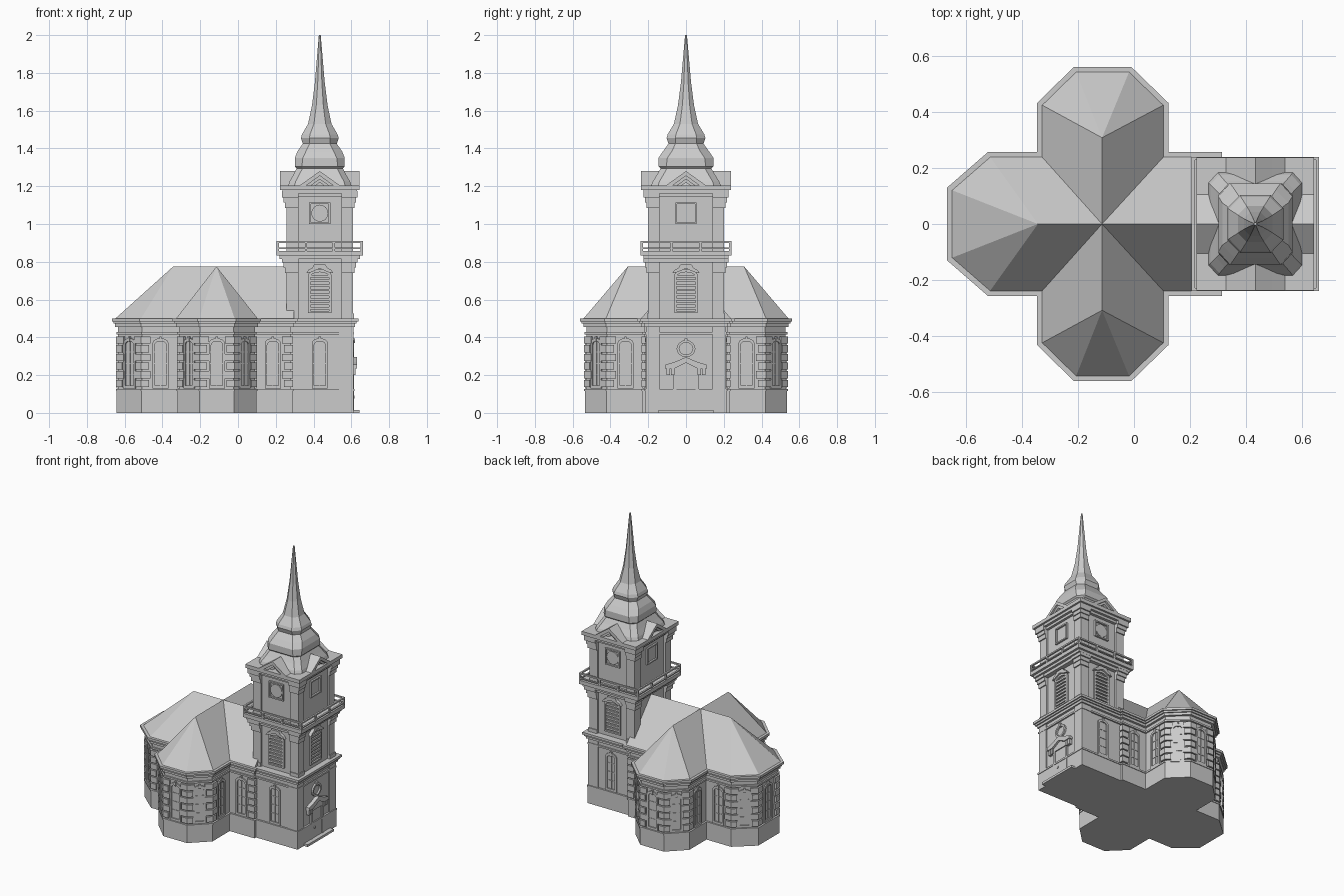
import bpy, bmesh, math
from mathutils import Vector

if "Cube" in bpy.data.objects:
    bpy.data.objects.remove(bpy.data.objects["Cube"])

parts = {}
TX = 0.433                                   # tower axis


def part(name):
    return parts.setdefault(name, bmesh.new())


def loft(name, rings, caps=True):
    """Skin a list of equal-length 3D rings."""
    bm = part(name)
    vs = [[bm.verts.new(p) for p in r] for r in rings]
    n = len(vs[0])
    for a, b in zip(vs, vs[1:]):
        for i in range(n):
            bm.faces.new((a[i], a[(i + 1) % n], b[(i + 1) % n], b[i]))
    if caps:
        bm.faces.new(vs[0][::-1])
        bm.faces.new(vs[-1])


def prism(name, pts, z0, z1):
    loft(name, [[(x, y, z) for x, y in pts] for z in (z0, z1)])


def box(name, x0, x1, y0, y1, z0, z1):
    prism(name, [(x0, y0), (x1, y0), (x1, y1), (x0, y1)], z0, z1)


def slab(name, hx, hy, z0, z1):
    box(name, TX - hx, TX + hx, -hy, hy, z0, z1)


def on_wall(pts, o, n, w):
    """Map (sideways, height) points onto a wall at o facing n, pushed out by w."""
    return [(o[0] - n[1] * u + n[0] * w, o[1] + n[0] * u + n[1] * w, z) for u, z in pts]


def plate(name, pts, o, n, w0, w1):
    loft(name, [on_wall(pts, o, n, w0), on_wall(pts, o, n, w1)])


def frame(name, outer, inner, o, n, w):
    loft(name, [on_wall(outer, o, n, -.005), on_wall(outer, o, n, w),
                on_wall(inner, o, n, w), on_wall(inner, o, n, -.005)], False)


def rect(hw, z0, z1, u=0):
    return [(u - hw, z0), (u + hw, z0), (u + hw, z1), (u - hw, z1)]


def arch(hw, z0, z1, rise):
    return [(-hw, z0), (hw, z0)] + [(hw * math.cos(a), z1 - rise + rise * math.sin(a))
                                    for a in [math.pi * i / 8 for i in range(9)]]


def circle(r, z, k=1):
    return [(r * math.cos(math.tau * i / 16), z + k * r * math.sin(math.tau * i / 16)) for i in range(16)]


def inset(pts, d):
    """Mitred inward offset of a counter-clockwise outline."""
    out = []
    for i, p in enumerate(pts):
        p = Vector(p)
        d1 = (p - Vector(pts[i - 1])).normalized()
        d2 = (Vector(pts[(i + 1) % len(pts)]) - p).normalized()
        n1, n2 = Vector((-d1.y, d1.x)), Vector((-d2.y, d2.x))
        out.append(p + (n1 + n2) * d / (1 + n1.dot(n2)))
    return out


# eaves outline: cross with canted arms, plus tower base
half = [(-.668, -.129), (-.521, -.257), (-.346, -.257), (-.346, -.432), (-.214, -.561), (-.010, -.561),
        (.123, -.432), (.123, -.257), (.314, -.257), (.314, -.24), (.637, -.24)]
eave = half + [(x, -y) for x, y in reversed(half)]
N = len(eave)

# walls, plinth, string course and cornice
wall = inset(eave, .034)
prism("walls", wall, 0, .49)
prism("plinth", inset(eave, .025), 0, .115)
prism("plinth", inset(eave, .021), .115, .127)
prism("string_course", inset(eave, .024), .415, .427)
prism("cornice", inset(eave, .018), .455, .472)
prism("cornice", inset(eave, .009), .472, .484)
prism("cornice", eave, .484, .5)

# rusticated corner blocks on the convex corners of the church
blk = inset(eave, .022)
for i in range(N):
    if min(i, N - 1 - i) in (2, 7, 9, 10):
        continue
    p, a, b = wall[i], wall[i - 1], wall[(i + 1) % N]
    d1, d2 = (a - p).normalized(), (b - p).normalized()
    n1, n2 = Vector((-d1.y, d1.x)), Vector((d2.y, -d2.x))
    for k in range(6):
        L = .046 if k % 2 else .036
        l1, l2 = min(L, (a - p).length), min(L, (b - p).length)
        q = p - (n1 + n2) * .01
        prism("quoins", [p + d1 * l1, p + d1 * l1 + n1 * .012, blk[i],
                         p + d2 * l2 + n2 * .012, p + d2 * l2, q], .137 + k * .046, .175 + k * .046)

# arched windows in the middle of every long wall
for i in range(N):
    a, b = wall[i], wall[(i + 1) % N]
    d = b - a
    if d.length < .12 or i == 10:
        continue
    n = d.normalized()
    n = (n.y, -n.x)
    o = (a + b) / 2
    w = .042 if i in (9, 11) else min(.042, d.length * .25)
    if i in (9, 11):
        o.x = TX
    frame("window_frames", arch(w, .13, .395, w * .6), arch(w - .012, .145, .38, w * .5), o, n, .008)
    plate("window_frames", rect(.006, .375, .405), o, n, 0, .012)
    plate("window_bars", rect(.002, .145, .375), o, n, -.002, .003)
    for z in (.2, .26, .32):
        plate("window_bars", rect(w - .01, z, z + .004), o, n, -.002, .003)

# hipped cross roof
R = inset(eave, .017)
bm = part("roof")
C, S, W, E = (-.114, 0, .775), (-.114, -.308, .775), (-.343, 0, .775), (.29, 0, .775)
r = [(p.x, p.y, .498) for p in R]
faces = [(C, r[2], r[3], S), (S, r[3], r[4]), (S, r[4], r[5]), (S, r[5], r[6]), (S, r[6], r[7], C),
         (C, W, r[1], r[2]), (W, r[0], r[1]), (C, r[7], r[8], E), (W, (r[0][0], 0, .498), r[0]),
         (E, r[8], (r[8][0], 0, .498))]
for s in (1, -1):
    for f in faces:
        bm.faces.new([bm.verts.new((x, y * s, z)) for x, y, z in f])
bmesh.ops.remove_doubles(bm, verts=bm.verts, dist=.0005)

# tower stages with corner pilasters and flared capitals
slab("tower_body", .163, .188, .45, .83)
slab("tower_body", .163, .188, .83, 1.2)
for sx in (-1, 1):
    for sy in (-1, 1):
        def corner(name, e, z0, z1, L=.062):
            xs = sorted((TX + sx * (.176 + e), TX + sx * (.176 - L)))
            ys = sorted((sy * (.201 + e), sy * (.201 - L)))
            box(name, *xs, *ys, z0, z1)
        corner("pilasters", 0, .45, .82)
        corner("pilasters", 0, .84, 1.19)
        for z in (.77, 1.115):
            corner("capitals", .008, z - .03, z)
            corner("capitals", .015, z, z + .025)
            corner("capitals", .024, z + .025, z + .06)
        corner("pilaster_bases", .006, .5, .525)
    # plain pilasters at the foot of the tower
    ys = sorted((sx * .212, sx * .14))
    box("pilasters", .535, .611, *ys, 0, .46)

# balcony slab and railing
slab("balcony", .195, .212, .795, .815)
slab("balcony", .212, .226, .815, .832)
slab("balcony", .228, .24, .832, .858)
hx, hy, t = .222, .234, .006
for s in (-1, 1):
    for z0, z1 in ((.868, .875), (.9, .91)):
        box("railing", TX - hx - t, TX + hx + t, s * hy - t, s * hy + t, z0, z1)
        box("railing", TX + s * hx - t, TX + s * hx + t, -hy, hy, z0, z1)
    for k in (-1, -.33, .33, 1):
        box("railing", TX + k * hx - t, TX + k * hx + t, s * hy - t, s * hy + t, .855, .905)
        box("railing", TX + s * hx - t, TX + s * hx + t, k * hy - t, k * hy + t, .855, .905)

# louvred openings and clock panels
for n in ((0, -1), (0, 1), (1, 0), (-1, 0)):
    o = (TX + n[0] * .163, n[1] * .188)
    if n[0] >= 0:
        frame("louvre_frames", arch(.062, .53, .76, .03), arch(.05, .54, .745, .025), o, n, .012)
        for k in range(8):
            plate("louvres", rect(.051, .548 + k * .024, .561 + k * .024), o, n, 0, .01)
        plate("louvre_hoods", [(-.072, .74), (-.045, .745), (0, .765), (.045, .745), (.072, .74),
                               (.06, .757), (.04, .768), (.03, .785), (-.03, .785), (-.04, .768), (-.06, .757)],
              o, n, 0, .022)
    frame("clock_frames", rect(.056, 1.0, 1.115), rect(.047, 1.009, 1.106), o, n, .012)
    if n[1]:
        plate("clock_faces", circle(.045, 1.057), o, n, 0, .008)


# crossing gabled cornices
def gable(w, dz):
    return [(w, 1.205 - dz), (.105, 1.205 - dz), (.06, 1.237 - dz), (0, 1.28 - dz),
            (-.06, 1.237 - dz), (-.105, 1.205 - dz), (-w, 1.205 - dz)]


for ex, top, low in ((0, 0, .025), (-.013, .02, .043), (-.03, .04, .06)):
    gx, gy = .21 + ex, .238 + ex
    for n, w, d in (((0, -1), gx, gy), ((1, 0), gy, gx)):
        plate("gabled_cornice", [(-w, 1.205 - low)] + gable(w, low)[::-1][1:] + gable(w, top), (TX, 0), n, -d, d)
for n, w, d in (((0, -1), .163, .188), ((1, 0), .188, .163)):
    plate("tower_body", [(-w, 1.12), (w, 1.12)] + gable(w, .02), (TX, 0), n, -d, d)

# onion-like dome and needle spire: (z, half width, corner ratio)
prof = [(1.19, .172, .8), (1.225, .16, .8), (1.26, .14, .78), (1.295, .122, .75), (1.305, .132, .72),
        (1.35, .132, .68), (1.385, .118, .62), (1.425, .09, .6), (1.455, .1, .55), (1.475, .094, .55),
        (1.53, .062, .5), (1.63, .041, .45), (1.75, .026, .42), (2.0, .005, .42)]
rings = []
for z, h, c in prof:
    k = 1.1 if z < 1.36 else 1.03
    q = [(h, -c * h), (h, c * h), (c * h, h), (-c * h, h), (-h, c * h), (-h, -c * h), (-c * h, -h), (c * h, -h)]
    rings.append([(TX + x, y * k, z) for x, y in q])
loft("dome_and_spire", rings)

# entrance: door, surround, canopy, oval light, step
o, n = (.603, 0), (1, 0)
frame("door_surround", rect(.068, .0, .225), rect(.05, .0, .21), o, n, .012)
plate("door", rect(.05, .012, .21), o, n, 0, .005)
plate("door_knob", circle(.008, .085), (.603, -.024), n, 0, .014)
plate("door_canopy", [(-.11, .235), (-.06, .235), (0, .265), (.06, .235), (.11, .235), (.108, .255),
                      (.06, .27), (0, .295), (-.06, .27), (-.108, .255)], o, n, 0, .026)
plate("door_canopy", [(-.07, .21), (.07, .21), (.06, .245), (0, .27), (-.06, .245)], o, n, 0, .012)
for u in (-.095, -.07, .07, .095):
    plate("canopy_brackets", rect(.009, .2, .24, u), o, n, 0, .02)
frame("oval_window", circle(.05, .34, .9), circle(.036, .34, .9), o, n, .012)
plate("oval_window", rect(.008, .37, .395), o, n, 0, .016)
box("door_step", .58, .642, -.145, .145, 0, .016)

for name, bm in parts.items():
    bmesh.ops.recalc_face_normals(bm, faces=bm.faces)
    me = bpy.data.meshes.new(name)
    bm.to_mesh(me)
    bm.free()
    bpy.context.collection.objects.link(bpy.data.objects.new(name, me))
